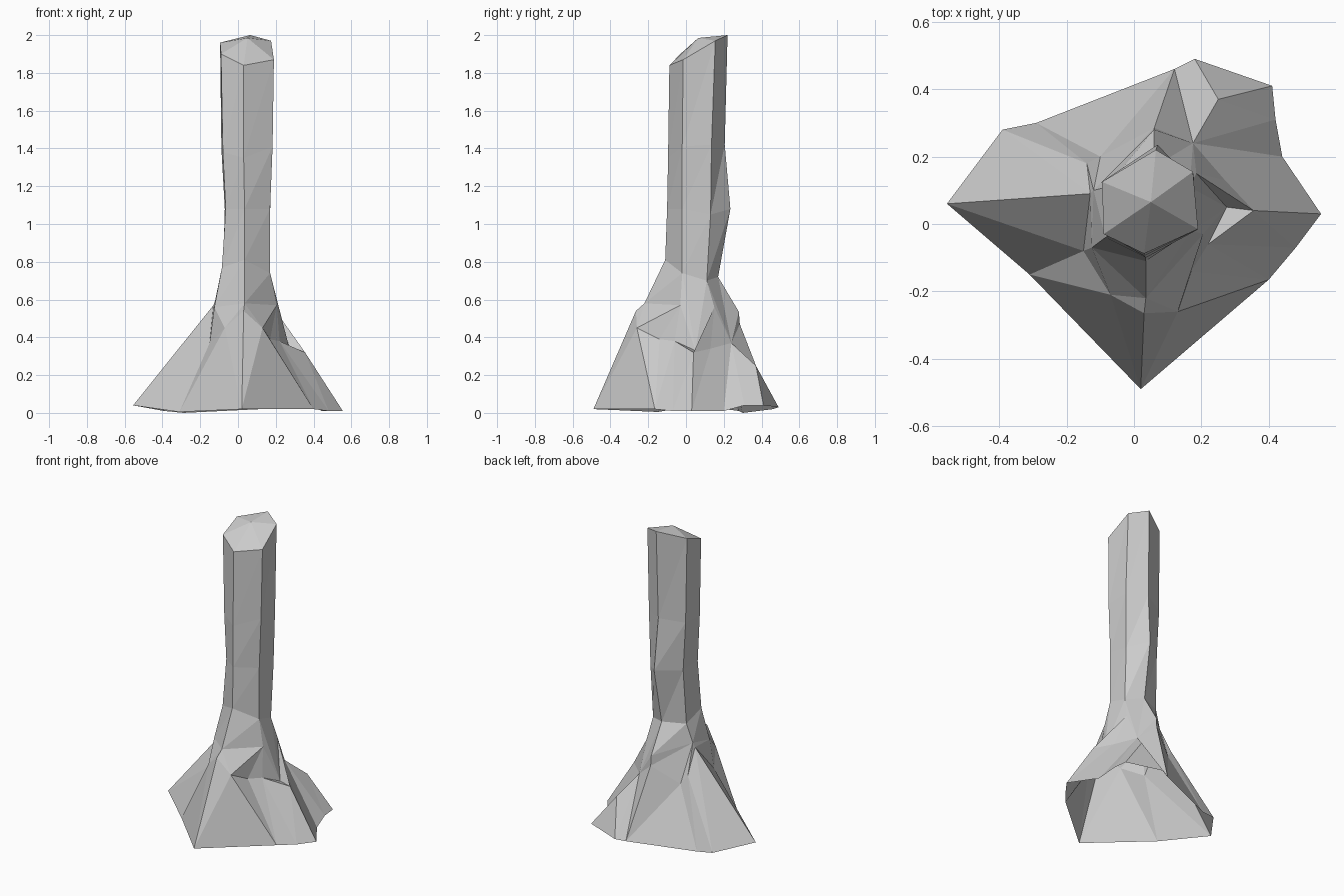
import bpy, bmesh

# Trunk corners, counter-clockwise: back-left, front-left, front, front-right, back-right, back
NECK = [(-.08, .11, .72), (-.085, -.04, .77), (.035, -.11, .81),
        (.17, -.02, .74), (.165, .11, .70), (.06, .17, .72)]
MID = [(-.07, .13, 1.08), (-.065, -.03, 1.08), (.035, -.10, 1.08),
       (.17, -.02, 1.08), (.17, .13, 1.05), (.07, .235, 1.08)]
UPPER = [(-.088, .13, 1.40), (-.08, -.03, 1.38), (.03, -.095, 1.35),
         (.183, -.02, 1.41), (.178, .135, 1.42), (.06, .205, 1.42)]
TOP = [(-.095, .125, 1.96), (-.09, -.03, 1.90), (.03, -.088, 1.84),
       (.19, -.015, 1.87), (.175, .155, 1.97), (.065, .22, 2.0)]
PEAK = (.05, .065, 1.985)

# Shoulders where the roots meet the trunk: point, trunk corner above it
SHOULDERS = [((-.12, .10, .60), 0), ((-.125, -.07, .56), 1),
             ((.035, -.22, .58), 2), ((.205, -.03, .57), 3),
             ((.185, .15, .56), 4), ((.06, .28, .535), 5),
             ((.275, .05, .33), 3), ((.175, .24, .37), 4)]

# Root spokes: foot point, knee point, shoulder it runs up to
ROOTS = [((-.555, .06, .04), (-.13, .09, .57), 0),
         ((-.31, -.15, .005), (-.15, -.08, .37), 1),
         ((.02, -.49, .02), (-.07, -.21, .45), 1),
         ((.02, -.49, .02), (.03, -.265, .54), 2),
         ((.02, -.49, .02), (.13, -.26, .45), 2),
         ((.40, -.165, .02), (.17, -.14, .39), 3),
         ((.48, -.07, .01), (.22, -.06, .38), 3),
         ((.555, .03, .01), (.355, .04, .32), 6),
         ((.44, .20, .01), (.27, .13, .34), 4),
         ((.42, .31, .04), (.175, .24, .37), 7),
         ((.41, .41, .04), (.25, .37, .25), 7),
         ((.18, .49, .03), (.25, .37, .25), 7),
         ((.12, .46, .02), (.175, .24, .37), 7),
         ((.12, .46, .02), (.06, .285, .47), 5),
         ((-.29, .30, 0), (-.10, .20, .36), 0),
         ((-.39, .28, .01), (-.14, .18, .42), 0)]


def loft(name, rings, apex=None, flipped=()):
    """Join equal-length rings bottom to top, with an optional peak.
    Columns listed in flipped use the other diagonal in the lowest band."""
    bm = bmesh.new()
    loops = [[bm.verts.new(p) for p in ring] for ring in rings]
    n = len(rings[0])
    for band, (lo, hi) in enumerate(zip(loops, loops[1:])):
        for i in range(n):
            j = (i + 1) % n
            if band == 0 and i in flipped:
                bm.faces.new((lo[i], lo[j], hi[i]))
                bm.faces.new((lo[j], hi[j], hi[i]))
            else:
                bm.faces.new((lo[i], lo[j], hi[j]))
                bm.faces.new((lo[i], hi[j], hi[i]))
    if apex:
        peak = bm.verts.new(apex)
        for i in range(n):
            bm.faces.new((loops[-1][i], loops[-1][(i + 1) % n], peak))
    # Shared feet and corners collapse into single points
    bmesh.ops.remove_doubles(bm, verts=bm.verts, dist=.0005)
    bmesh.ops.recalc_face_normals(bm, faces=bm.faces)
    mesh = bpy.data.meshes.new(name)
    bm.to_mesh(mesh)
    bm.free()
    obj = bpy.data.objects.new(name, mesh)
    bpy.context.collection.objects.link(obj)
    return obj


# Six-sided trunk with a slanted, peaked top
loft("trunk", [NECK, MID, UPPER, TOP], apex=PEAK)

# Flared hollow roots running from the ground up to the trunk
loft("roots", [[r[0] for r in ROOTS], [r[1] for r in ROOTS],
               [SHOULDERS[r[2]][0] for r in ROOTS],
               [NECK[SHOULDERS[r[2]][1]] for r in ROOTS]], flipped=(4,))
